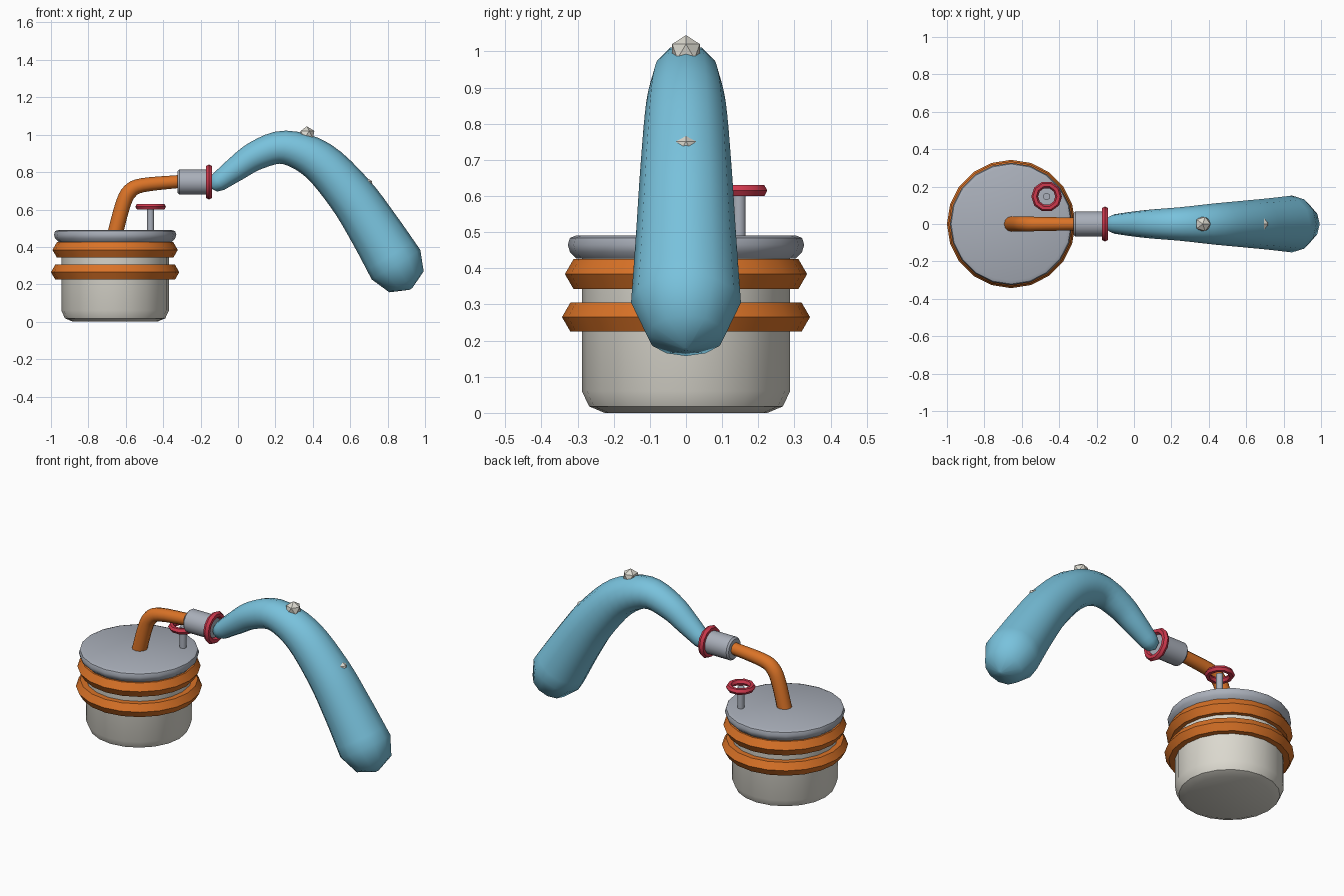
import bpy, bmesh, math
from mathutils import Vector, Matrix

if "Cube" in bpy.data.objects:
    bpy.data.objects.remove(bpy.data.objects["Cube"])


def material(name, color):
    m = bpy.data.materials.new(name)
    m.diffuse_color = (*color, 1)
    m.use_nodes = True
    m.node_tree.nodes["Principled BSDF"].inputs["Base Color"].default_value = m.diffuse_color
    return m


WHITE = material("warm white", (0.72, 0.70, 0.63))
GREY = material("steel grey", (0.40, 0.43, 0.49))
ORANGE = material("orange", (0.70, 0.17, 0.02))
RED = material("red", (0.62, 0.04, 0.075))
BLUE = material("sky blue", (0.19, 0.54, 0.72))


def finish(name, bm, mat, angle=40):
    bmesh.ops.recalc_face_normals(bm, faces=bm.faces)
    me = bpy.data.meshes.new(name)
    bm.to_mesh(me)
    bm.free()
    me.materials.append(mat)
    ob = bpy.data.objects.new(name, me)
    bpy.context.collection.objects.link(ob)
    if angle:
        bpy.ops.object.select_all(action='DESELECT')
        ob.select_set(True)
        bpy.context.view_layer.objects.active = ob
        bpy.ops.object.shade_smooth_by_angle(angle=math.radians(angle))
    return ob


def skin(name, rings, mat, angle=40, loop=False):
    """Join rings of points; cap the ends unless they loop round."""
    bm = bmesh.new()
    vs = [[bm.verts.new(p) for p in ring] for ring in rings]
    n = len(vs[0])
    pairs = list(zip(vs, vs[1:])) + ([(vs[-1], vs[0])] if loop else [])
    for a, b in pairs:
        for i in range(n):
            j = (i + 1) % n
            bm.faces.new((a[i], a[j], b[j], b[i]))
    if not loop:
        bm.faces.new(vs[0])
        bm.faces.new(vs[-1])
    return finish(name, bm, mat, angle)


def lathe(name, profile, center, mat, sides=20, along_x=False, loop=False, angle=40):
    rot = Matrix.Rotation(math.pi / 2, 3, 'Y') if along_x else Matrix.Identity(3)
    turn = [2 * math.pi * i / sides for i in range(sides)]
    rings = [[Vector(center) + rot @ Vector((r * math.cos(t), r * math.sin(t), z))
              for t in turn] for r, z in profile]
    return skin(name, rings, mat, angle, loop)


def ring(name, major, minor, center, mat, sides=20, along_x=False):
    prof = [(major + minor * math.cos(k * math.pi / 3), minor * math.sin(k * math.pi / 3))
            for k in range(6)]
    return lathe(name, prof, center, mat, sides, along_x, loop=True)


def smooth_path(pts, steps):
    """Catmull-Rom through (x, z, radius) points."""
    p = [Vector(q) for q in pts]
    p = [2 * p[0] - p[1]] + p + [2 * p[-1] - p[-2]]
    out = []
    for a, b, c, d in zip(p, p[1:], p[2:], p[3:]):
        for s in range(steps):
            t = s / steps
            out.append(0.5 * (2 * b + (c - a) * t + (2 * a - 5 * b + 4 * c - d) * t * t
                              + (3 * b - a - 3 * c + d) * t ** 3))
    return out + [p[-2]]


def tube(name, pts, mat, sides=12, steps=4, round_ends=False):
    path = smooth_path(pts, steps)
    frames = []
    for i, q in enumerate(path):
        d = path[min(i + 1, len(path) - 1)] - path[max(i - 1, 0)]
        frames.append((q, Vector((d.x, 0, d.y)).normalized()))
    sections = [(Vector((q.x, 0, q.y)), d, q.z) for q, d in frames]
    if round_ends:
        # dome ends made of two extra rings each
        def dome(sec, sign):
            c, d, r = sec
            return [(c + d * sign * r * math.sin(a), d, r * math.cos(a))
                    for a in (math.pi / 4, math.pi / 2 - 0.06)]
        sections = dome(sections[0], -1)[::-1] + sections + dome(sections[-1], 1)
    side = Vector((0, 1, 0))
    rings = [[c + r * (math.cos(t) * side + math.sin(t) * side.cross(d))
              for t in (2 * math.pi * i / sides for i in range(sides))]
             for c, d, r in sections]
    return skin(name, rings, mat, 60 if round_ends else 40)


# Tank, lid and the two bands
TX = -0.657
lathe("tank", [(0.225, 0), (0.268, 0.018), (0.288, 0.06), (0.288, 0.45)], (TX, 0, 0), WHITE)
lathe("lid", [(0.303, 0.427), (0.321, 0.445), (0.327, 0.465), (0.321, 0.484), (0.303, 0.491)],
      (TX, 0, 0), GREY)
ring("upper_band", 0.287, 0.048, (TX, 0, 0.384), ORANGE)
ring("lower_band", 0.297, 0.046, (TX, 0, 0.265), ORANGE)

# Bent outlet pipe
tube("outlet_pipe", [(-0.66, 0.46, 0.041), (-0.617, 0.62, 0.041), (-0.58, 0.695, 0.041),
                     (-0.51, 0.73, 0.038), (-0.30, 0.751, 0.034)], ORANGE)

# Coupling and its collar
lathe("coupling", [(0.058, -0.08), (0.067, -0.07), (0.067, 0.08), (0.058, 0.09)],
      (-0.243, 0, 0.747), GREY, 16, along_x=True)
ring("collar", 0.075, 0.019, (-0.155, 0, 0.747), RED, 12, along_x=True)

# Valve stem and hand wheel
lathe("valve_stem", [(0.019, 0.48), (0.019, 0.615)], (-0.467, 0.147, 0), GREY, 10)
ring("valve_wheel", 0.064, 0.018, (-0.467, 0.147, 0.615), RED, 10)

# Swelling curved hose body
tube("hose_body", [(-0.105, 0.747, 0.052), (-0.01, 0.817, 0.066), (0.1, 0.89, 0.078),
                   (0.25, 0.932, 0.09), (0.43, 0.86, 0.11), (0.6, 0.682, 0.126),
                   (0.725, 0.5, 0.138), (0.845, 0.305, 0.152)], BLUE, round_ends=True)

# Pale studs set into the hose
for name, pos, rad in (("top_stud", (0.368, 0, 1.0), 0.045),
                       ("side_stud", (0.682, 0, 0.733), 0.04)):
    bm = bmesh.new()
    bmesh.ops.create_icosphere(bm, subdivisions=1, radius=rad,
                               matrix=Matrix.Translation(pos))
    finish(name, bm, WHITE, 0)
